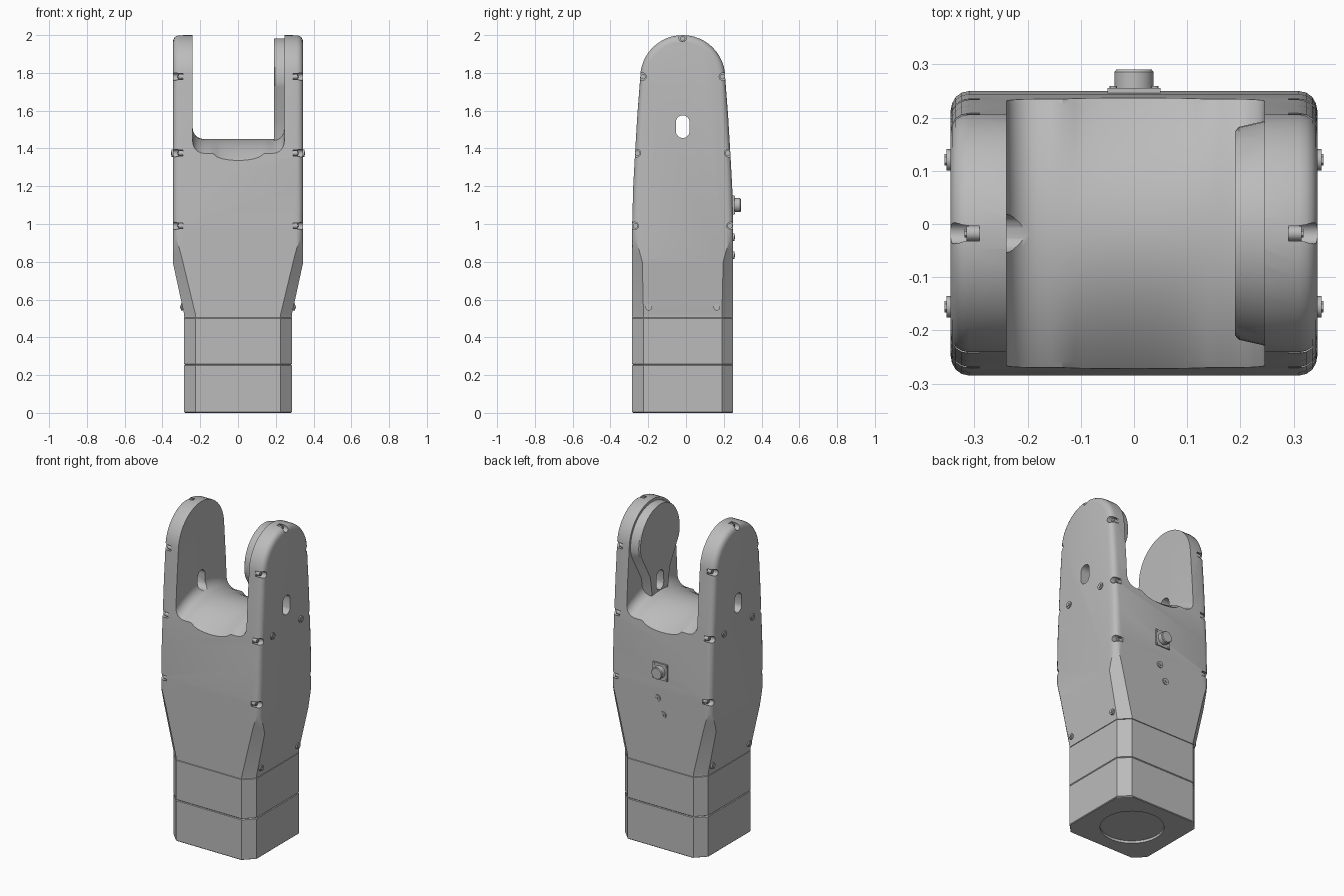
import bpy, bmesh
from math import pi, sin, cos, radians
from mathutils import Matrix

cube = bpy.data.objects.get("Cube")
if cube:
    bpy.data.objects.remove(cube)

YC = -0.0175       # middle of the depth
HD = 0.2675        # half depth
PIVOT_Z = 1.775    # fork pivot height

grey = bpy.data.materials.new("satin grey")
grey.use_nodes = True
grey.diffuse_color = (0.5, 0.5, 0.5, 1)
grey.node_tree.nodes["Principled BSDF"].inputs["Base Color"].default_value = (0.5, 0.5, 0.5, 1)


def make(name, bm):
    bmesh.ops.recalc_face_normals(bm, faces=bm.faces)
    mesh = bpy.data.meshes.new(name)
    bm.to_mesh(mesh)
    bm.free()
    mesh.materials.append(grey)
    ob = bpy.data.objects.new(name, mesh)
    bpy.context.collection.objects.link(ob)
    return ob


def loft(name, rings):
    """Skin a list of equal-length closed rings and cap both ends."""
    bm = bmesh.new()
    loops = [[bm.verts.new(p) for p in ring] for ring in rings]
    for a, b in zip(loops, loops[1:]):
        for i in range(len(a)):
            j = (i + 1) % len(a)
            bm.faces.new((a[i], a[j], b[j], b[i]))
    bm.faces.new(loops[0])
    bm.faces.new(loops[-1])
    return make(name, bm)


def rod(bm, centre, radius, length, axis, top=None, sides=24):
    turn = {"X": Matrix.Rotation(pi / 2, 4, "Y"),
            "Y": Matrix.Rotation(-pi / 2, 4, "X"), "Z": Matrix()}[axis]
    bmesh.ops.create_cone(bm, cap_ends=True, segments=sides, radius1=radius,
                          radius2=radius if top is None else top, depth=length,
                          matrix=Matrix.Translation(centre) @ turn)


def apply_mod(ob, kind, **settings):
    mod = ob.modifiers.new(kind, kind)
    for key, value in settings.items():
        setattr(mod, key, value)
    bpy.context.view_layer.objects.active = ob
    bpy.ops.object.modifier_apply(modifier=mod.name)


def boolean(ob, cutter, operation="DIFFERENCE"):
    cutter.hide_render = True
    apply_mod(ob, "BOOLEAN", object=cutter, operation=operation, solver="EXACT")
    bpy.data.objects.remove(cutter)


def smooth(ob, angle=30):
    bpy.ops.object.select_all(action="DESELECT")
    ob.select_set(True)
    bpy.context.view_layer.objects.active = ob
    bpy.ops.object.shade_smooth_by_angle(angle=radians(angle))


def octagon(z, half_x, chamfer, half_y=HD):
    corners = []
    for sx, sy, flip in ((1, 1, 0), (-1, 1, 1), (-1, -1, 0), (1, -1, 1)):
        pair = [(sx * half_x, YC + sy * (half_y - chamfer), z),
                (sx * (half_x - chamfer), YC + sy * half_y, z)]
        corners += pair[::-1] if flip else pair
    return corners


# Square base in two stacked sections with thin joints
def base_section(name, low, high):
    e = 0.004
    return loft(name, [octagon(low, 0.281, 0.062, HD - e), octagon(low + e, 0.285, 0.06),
                       octagon(high - e, 0.285, 0.06), octagon(high, 0.281, 0.062, HD - e)])


base = base_section("base_lower", 0, 0.255)
base_section("base_collar", 0.255, 0.505)
bm = bmesh.new()
rod(bm, (0, YC, 0), 0.18, 0.03, "Z", sides=48)
boolean(base, make("base_recess_cutter", bm))

# Fork housing: side profile with a rounded head, softened at its outer rim
right_side = [(HD, 0.505), (HD, 1.0), (0.262, 1.2), (0.252, 1.38), (0.24, 1.58)]
arc = [(0.225 * cos(pi * i / 24), PIVOT_Z + 0.225 * sin(pi * i / 24)) for i in range(25)]
profile = right_side + arc + [(-y, z) for y, z in reversed(right_side)]


def slab(x, inset):
    return [(x, YC + y * (1 - inset / 0.24), z - inset * max(0, (z - 1.6) / 0.4))
            for y, z in profile]


rim = [(0.345, 0.035), (0.342, 0.021), (0.335, 0.01), (0.324, 0.003), (0.31, 0)]
housing = loft("fork_housing", [slab(-x, i) for x, i in rim] + [slab(x, i) for x, i in reversed(rim)])

# Lower taper with chamfered corners
taper = loft("taper", [octagon(0.4, 0.285, 0.06), octagon(0.52, 0.285, 0.06),
                       octagon(0.82, 0.35, 0.055, HD + 0.002), octagon(1.02, 0.36, 0.02, HD + 0.01),
                       octagon(2.2, 0.4, 0.01, 0.4)])
boolean(housing, taper, "INTERSECT")

# Fork slot with a saddle-shaped floor
LEFT, RIGHT, ROUND = -0.24, 0.245, 0.06


def slot_ring(y):
    s = min(1.2, (abs(y - YC) / HD) ** 2)
    ring = [(LEFT, y, 2.2)]
    corner = [i * pi / 12 for i in range(7)]
    path = [(LEFT + ROUND * (1 - cos(a)), ROUND * (1 - sin(a))) for a in corner]
    path += [(LEFT + ROUND + (RIGHT - LEFT - 2 * ROUND) * i / 16, 0) for i in range(1, 16)]
    path += [(RIGHT - ROUND * (1 - sin(a)), ROUND * (1 - cos(a))) for a in corner]
    for x, lift in path:
        dip = 0.04 * s * max(0, 1 - (x / 0.13) ** 2) ** 0.5
        ring.append((x, y, 1.45 - 0.085 * s - dip + lift))
    return ring + [(RIGHT, y, 2.2)]


slot = loft("slot_cutter", [slot_ring(YC + 0.3 * i / 10) for i in range(-10, 11)])
boolean(housing, slot)

# Pivot pad on the one arm, narrowing down to the saddle
pad = [(0.2 * cos(pi * i / 24), PIVOT_Z + 0.003 + 0.205 * sin(pi * i / 24)) for i in range(-2, 27)]
pad += [(-0.1, 1.56), (-0.08, 1.43), (0.08, 1.43), (0.1, 1.56)]


def pad_ring(x, grow):
    return [(x, YC + y * grow, 1.72 + (z - 1.72) * (grow if z < 1.7 else 1)) for y, z in pad]


pivot_pad = loft("pivot_pad", [pad_ring(0.19, 0.96), pad_ring(0.197, 1), pad_ring(0.25, 1.06)])

# Round bearing cover on the other arm
bm = bmesh.new()
rod(bm, (-0.232, YC, 1.78), 0.186, 0.026, "X", sides=64)
rod(bm, (-0.214, YC, 1.78), 0.186, 0.01, "X", top=0.178, sides=64)
cover = make("bearing_cover", bm)
bm = bmesh.new()
rod(bm, (-0.209, YC, 1.78), 0.165, 0.008, "X", sides=64)
boolean(cover, make("cover_cutter", bm))
smooth(cover)

# Oval cable hole through both arms
oval = []
for i in range(24):
    a = 2 * pi * i / 24
    oval.append((YC + 0.036 * cos(a), 1.515 + 0.036 * sin(a) + (0.024 if i < 12 else -0.024)))
for part in (housing, pivot_pad):
    boolean(part, loft("oval_cutter", [[(x, y, z) for y, z in oval] for x in (-0.5, 0.5)]))

# Rim notches and the screws inside them
notches = [(s * y, z) for s in (-1, 1) for y, z in ((0.213, 1.78), (0.242, 1.375), (0.254, 0.99))]
notches.append((0, 1.985))
bm = bmesh.new()
for side in (-1, 1):
    for y, z in notches:
        rod(bm, (side * 0.34, YC + y, z), 0.02, 0.1, "X", sides=16)
boolean(housing, make("notch_cutter", bm))
smooth(housing)
smooth(pivot_pad)


def socket_screw(bm, x, y, z, side, radius):
    rod(bm, (side * x, y, z), radius, 0.03, "X", sides=16)
    rod(bm, (side * (x + 0.017), y, z), radius * 0.55, 0.004, "X", sides=6)


bm = bmesh.new()
for side in (-1, 1):
    for y, z in notches:
        socket_screw(bm, 0.3, YC + y * 0.985, z - (0.004 if y == 0 else 0), side, 0.014)
    for s in (-1, 1):
        socket_screw(bm, 0.337, YC + s * 0.138, 1.375, side, 0.02)
        socket_screw(bm, 0.288, YC + s * 0.18, 0.56, side, 0.018)
smooth(make("housing_screws", bm))

# Rear connector with a square flange and corner screws
back = YC + HD
bm = bmesh.new()
bmesh.ops.create_cube(bm, size=1, matrix=Matrix.Translation((0, back, 1.1)) @ Matrix.Diagonal((0.1, 0.012, 0.1, 1)))
rod(bm, (0, back + 0.018, 1.1), 0.037, 0.036, "Y", sides=32)
rod(bm, (0, back + 0.038, 1.1), 0.037, 0.005, "Y", top=0.033, sides=32)
for sx in (-1, 1):
    for sz in (-1, 1):
        rod(bm, (sx * 0.039, back + 0.005, 1.1 + sz * 0.039), 0.007, 0.008, "Y", sides=12)
smooth(make("rear_connector", bm))

# Two small rear plugs
bm = bmesh.new()
for x, z in ((0.02, 0.93), (-0.02, 0.835)):
    rod(bm, (x, back, z), 0.02, 0.012, "Y", sides=20)
    rod(bm, (x, back + 0.006, z), 0.009, 0.008, "Y", sides=6)
smooth(make("rear_plugs", bm))
